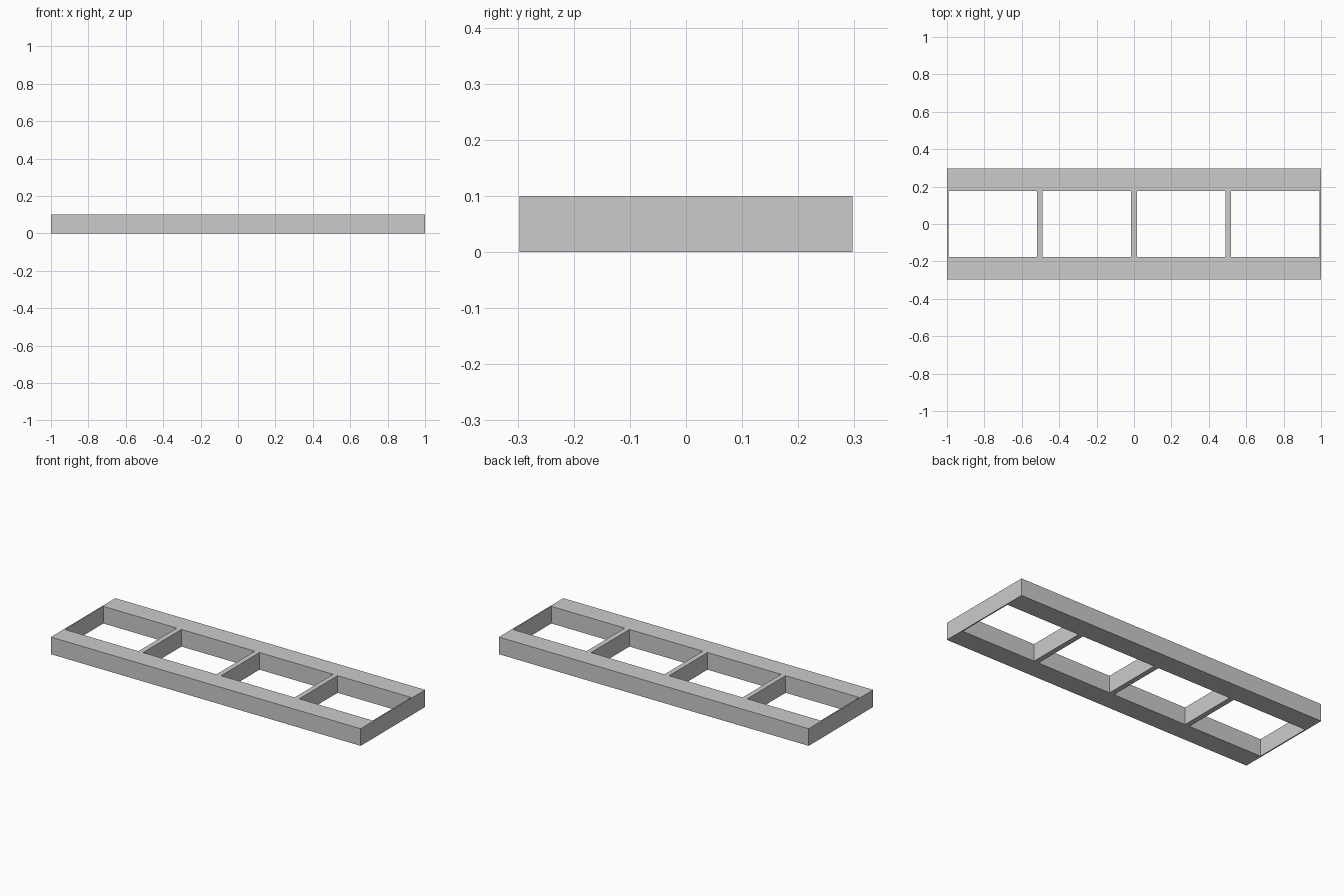
import bpy, bmesh

if "Cube" in bpy.data.objects:
    bpy.data.objects.remove(bpy.data.objects["Cube"])

L, W, H = 2.0, 0.594, 0.10      # overall size
HOLE_X, HOLE_Y = 0.474, 0.354   # opening size
PITCH = 0.504                   # opening spacing

# Grid lines: outer edges plus both sides of each of the four openings
xs = [-L / 2]
for i in range(4):
    c = (i - 1.5) * PITCH
    xs += [c - HOLE_X / 2, c + HOLE_X / 2]
xs.append(L / 2)
ys = [-W / 2, -HOLE_Y / 2, HOLE_Y / 2, W / 2]

# Flat frame plan, leaving the openings empty
bm = bmesh.new()
grid = [[bm.verts.new((x, y, 0)) for y in ys] for x in xs]
for i in range(len(xs) - 1):
    for j in range(3):
        if j == 1 and i % 2 == 1:
            continue
        bm.faces.new((grid[i][j], grid[i + 1][j], grid[i + 1][j + 1], grid[i][j + 1]))

# Raise the plan to a solid frame
base = bm.faces[:]
ext = bmesh.ops.extrude_face_region(bm, geom=base, use_keep_orig=True)
bmesh.ops.translate(bm, vec=(0, 0, H),
                    verts=[g for g in ext["geom"] if isinstance(g, bmesh.types.BMVert)])
bmesh.ops.recalc_face_normals(bm, faces=bm.faces[:])
# Merge coplanar grid faces into clean flat ones
bmesh.ops.dissolve_limit(bm, angle_limit=0.01, verts=bm.verts[:], edges=bm.edges[:])

mesh = bpy.data.meshes.new("four_opening_frame")
bm.to_mesh(mesh)
bm.free()
obj = bpy.data.objects.new("four_opening_frame", mesh)
bpy.context.collection.objects.link(obj)
